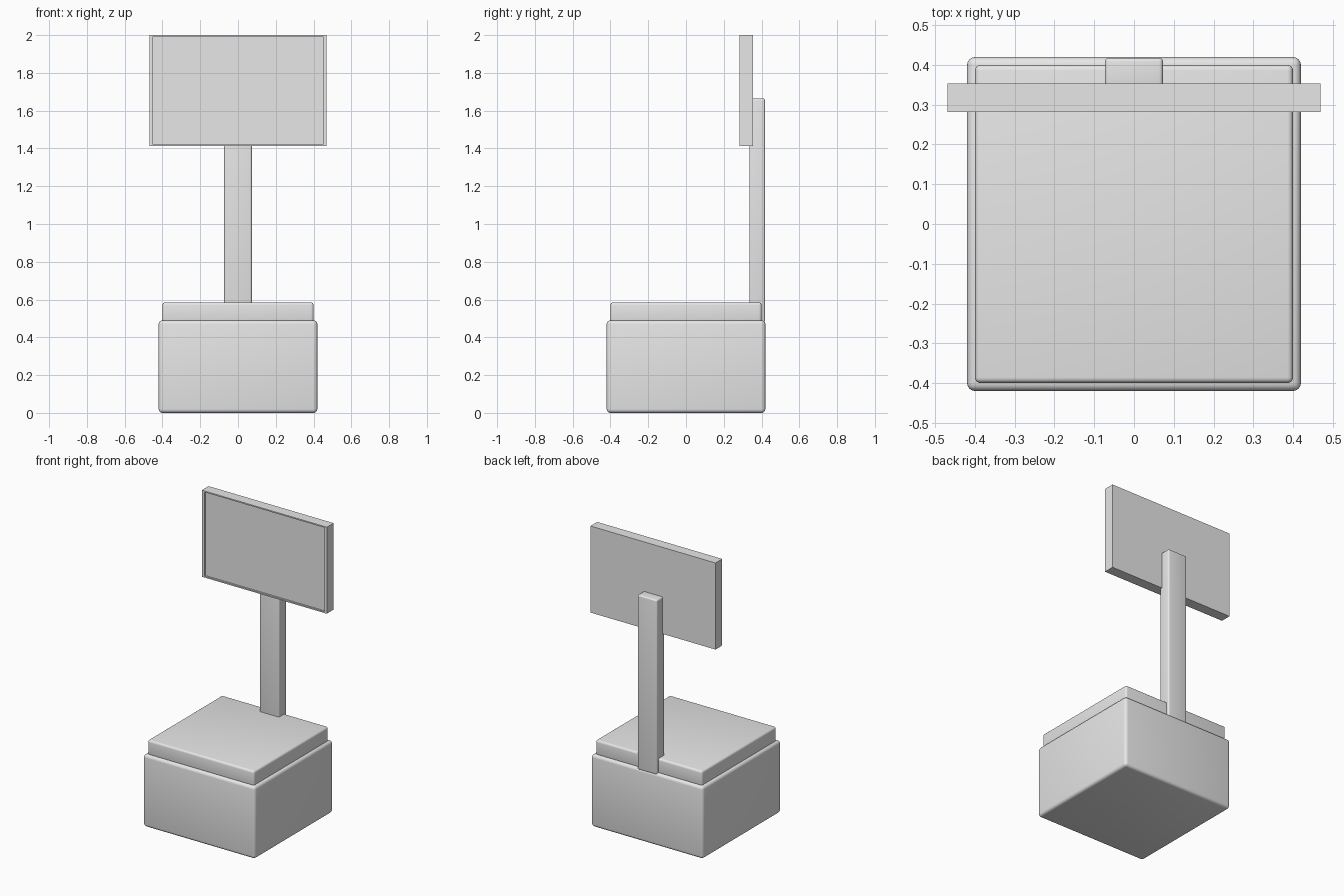
import bpy
import bmesh
from mathutils import Vector

if "Cube" in bpy.data.objects:
    bpy.data.objects.remove(bpy.data.objects["Cube"])

grey = bpy.data.materials.new("light grey")
grey.use_nodes = True
GREY = (0.8, 0.8, 0.8, 1)
grey.diffuse_color = GREY
grey.node_tree.nodes["Principled BSDF"].inputs["Base Color"].default_value = GREY


def box(name, low, high, bevel=0):
    """Axis-aligned box between two corners, with optional rounded edges."""
    low, high = Vector(low), Vector(high)
    bpy.ops.mesh.primitive_cube_add(size=1, location=(low + high) / 2)
    obj = bpy.context.object
    obj.name = name
    obj.scale = high - low
    bpy.ops.object.transform_apply(location=False, rotation=False, scale=True)
    obj.data.materials.append(grey)
    if bevel:
        mod = obj.modifiers.new("rounded edges", 'BEVEL')
        mod.width = bevel
        mod.segments = 4
        bpy.ops.object.modifier_apply(modifier=mod.name)
        bpy.ops.object.shade_smooth_by_angle()
    return obj


# Base block, upper slab and rear post
box("base", (-0.42, -0.42, 0), (0.42, 0.42, 0.49), 0.02)
box("upper_slab", (-0.4, -0.4, 0.48), (0.4, 0.4, 0.585), 0.014)
box("post", (-0.073, 0.335, 0.48), (0.073, 0.418, 1.664), 0.01)

# Display board with a shallow recessed front panel
board = box("display_board", (-0.469, 0.282, 1.413), (0.469, 0.354, 2))
bm = bmesh.new()
bm.from_mesh(board.data)
front = min(bm.faces, key=lambda f: f.calc_center_median().y)
bmesh.ops.inset_region(bm, faces=[front], thickness=0.012)
for v in front.verts:
    v.co.x *= 0.45 / abs(v.co.x)
    v.co.y += 0.012
# Wall faces drop straight back from a flat rim
rim = [f for f in bm.faces if f is not front and any(v in front.verts for v in f.verts)]
for v in front.verts:
    v.co.y -= 0.012
bm.normal_update()
walls = bmesh.ops.extrude_discrete_faces(bm, faces=[front])
for v in walls["faces"][0].verts:
    v.co.y += 0.012
bm.to_mesh(board.data)
bm.free()
